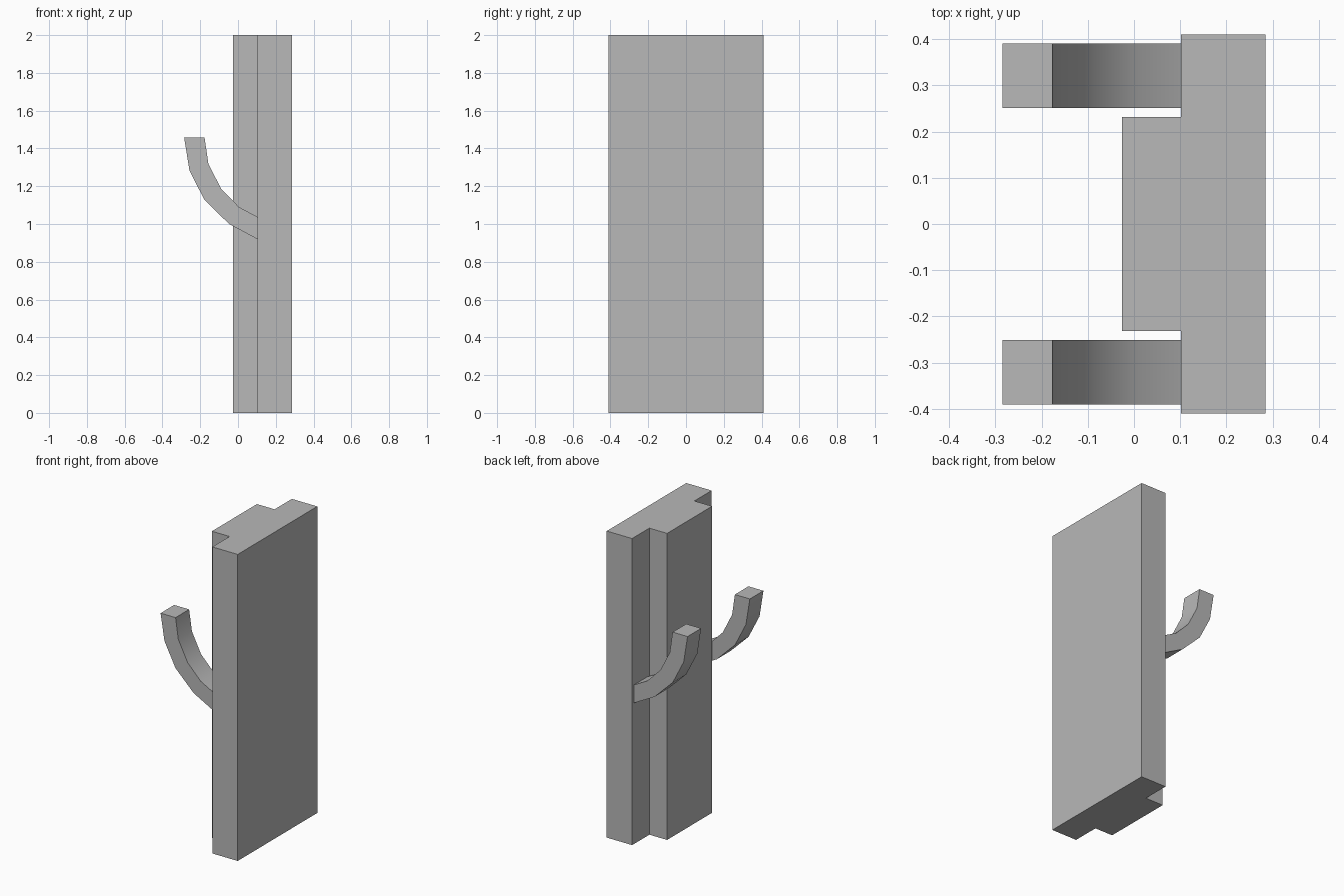
import bpy
import bmesh
import math

default_cube = bpy.data.objects.get("Cube")
if default_cube:
    bpy.data.objects.remove(default_cube, do_unlink=True)

GREY = (0.48, 0.48, 0.48, 1)
grey = bpy.data.materials.new("plain grey")
grey.use_nodes = True
grey.diffuse_color = GREY
grey.node_tree.nodes["Principled BSDF"].inputs["Base Color"].default_value = GREY


def extrude_profile(name, points, offset):
    """Extrude a closed 3D outline along an offset into a solid."""
    bm = bmesh.new()
    face = bm.faces.new([bm.verts.new(p) for p in points])
    result = bmesh.ops.extrude_face_region(bm, geom=[face], use_keep_orig=True)
    moved = [v for v in result["geom"] if isinstance(v, bmesh.types.BMVert)]
    bmesh.ops.translate(bm, verts=moved, vec=offset)
    bmesh.ops.recalc_face_normals(bm, faces=bm.faces)
    mesh = bpy.data.meshes.new(name)
    bm.to_mesh(mesh)
    bm.free()
    mesh.materials.append(grey)
    obj = bpy.data.objects.new(name, mesh)
    bpy.context.collection.objects.link(obj)
    return obj


# Upright board with a raised centre panel
half = [(0.285, 0.41), (0.102, 0.41), (0.102, 0.232), (-0.026, 0.232)]
outline = half + [(x, -y) for x, y in reversed(half)]
extrude_profile("board", [(x, y, 0) for x, y in outline], (0, 0, 2))

# Pair of upturned hooks beside the panel
inner = [(0.102, 1.038), (0.005, 1.09), (-0.09, 1.187), (-0.157, 1.32), (-0.177, 1.457)]
outer = [(-0.285, 1.457), (-0.257, 1.283), (-0.178, 1.128), (-0.047, 1.0), (0.102, 0.92)]
for name, y in (("left_hook", 0.251), ("right_hook", -0.391)):
    hook = extrude_profile(name, [(x, y, z) for x, z in inner + outer], (0, 0.14, 0))
    bpy.ops.object.select_all(action="DESELECT")
    hook.select_set(True)
    bpy.context.view_layer.objects.active = hook
    bpy.ops.object.shade_smooth_by_angle(angle=math.radians(30))
